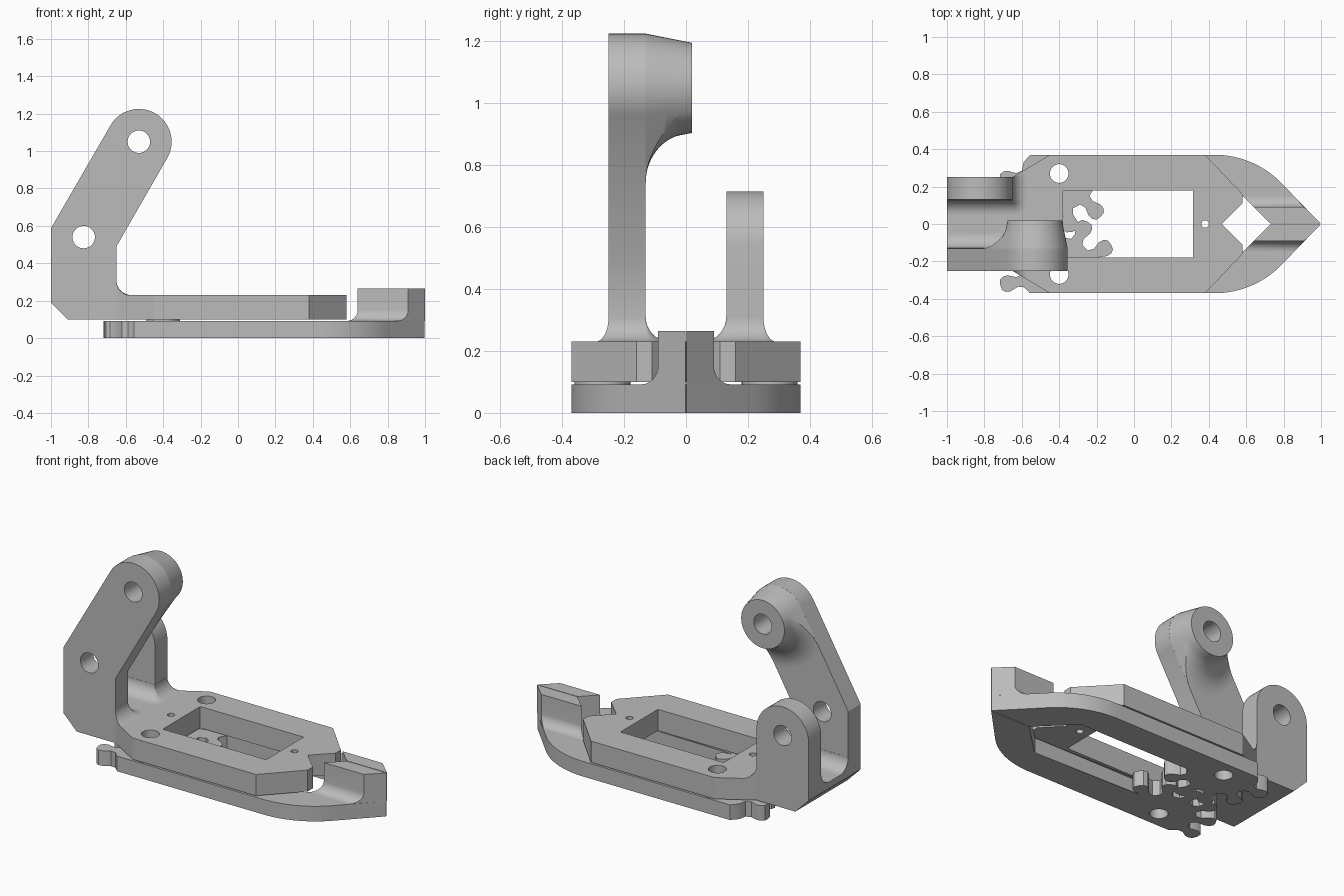
import bpy, bmesh, math
from math import sin, cos, radians, pi

if "Cube" in bpy.data.objects:
    bpy.data.objects.remove(bpy.data.objects["Cube"])

grey = bpy.data.materials.new("plain grey")
grey.diffuse_color = (0.5, 0.5, 0.5, 1)
grey.use_nodes = True
grey.node_tree.nodes["Principled BSDF"].inputs["Base Color"].default_value = grey.diffuse_color


def loft(name, rings):
    """Solid skinned through rings of 3D points, capped at both ends."""
    bm = bmesh.new()
    vs = [[bm.verts.new(p) for p in r] for r in rings]
    n = len(rings[0])
    for a, b in zip(vs, vs[1:]):
        for i in range(n):
            j = (i + 1) % n
            bm.faces.new((a[i], a[j], b[j], b[i]))
    bm.faces.new(vs[0])
    bm.faces.new(vs[-1])
    bmesh.ops.recalc_face_normals(bm, faces=bm.faces)
    me = bpy.data.meshes.new(name)
    bm.to_mesh(me)
    bm.free()
    ob = bpy.data.objects.new(name, me)
    bpy.context.collection.objects.link(ob)
    me.materials.append(grey)
    return ob


def prism_z(name, pts, lo, hi):
    return loft(name, [[(x, y, z) for x, y in pts] for z in (lo, hi)])


def prism_y(name, pts, lo, hi):
    return loft(name, [[(x, y, z) for x, z in pts] for y in (lo, hi)])


def arc(cx, cy, r, a0, a1, n=16):
    return [(cx + r * cos(radians(a0 + (a1 - a0) * i / n)),
             cy + r * sin(radians(a0 + (a1 - a0) * i / n))) for i in range(n + 1)]


def circle(cx, cy, r, n=40):
    return arc(cx, cy, r, 0, 360, n)[:-1]


def cut(ob, cutter):
    m = ob.modifiers.new("cut", 'BOOLEAN')
    m.operation, m.solver, m.object = 'DIFFERENCE', 'EXACT', cutter
    bpy.context.view_layer.objects.active = ob
    bpy.ops.object.modifier_apply(modifier=m.name)
    bpy.data.objects.remove(cutter)


PIVOT = (-0.40, 0.27)
TOP, LOW = (-0.53, 1.05), (-0.825, 0.54)      # bolt holes of the arms (x, z)

# Base plate with window, notch and holes
half = [(-0.65, 0.25), (-0.45, 0.37), (0.38, 0.37), (0.58, 0.16), (0.58, 0.11)]
plate = prism_z("base_plate", half + [(0.47, 0)] + [(x, -y) for x, y in half[::-1]], 0.10, 0.23)
cut(plate, prism_z("cutter", [(-0.38, -0.18), (0.315, -0.18), (0.315, 0.18), (-0.38, 0.18)], 0, 0.4))
for x, y, r in ((0.38, 0, 0.02), (-0.45, 0, 0.02), (PIVOT[0], PIVOT[1], 0.05), (PIVOT[0], -PIVOT[1], 0.05)):
    cut(plate, prism_z("cutter", circle(x, y, r), 0, 0.4))

# Rear block with chamfered underside
prism_y("rear_block", [(-1, 0.19), (-1, 0.23), (-0.65, 0.23), (-0.65, 0.10), (-0.91, 0.10)], -0.25, 0.25)

# Fillets that flare from the arms into the plate
for side, s in (("front", -1), ("back", 1)):
    rings = []
    for i in range(11):
        a = pi / 2 * i / 10
        d = max(0.08 * (1 - sin(a)), 0.001)
        pts = [(-1, 0.25)] + [(-0.65, 0.25)] + arc(-0.65, 0.25, d, 31, 0, 6)
        pts += arc(-0.65, 0.13, d, 0, -90, 10) + [(-1, 0.13 - d)]
        rings.append([(x, s * y, 0.31 - 0.08 * cos(a)) for x, y in pts])
    loft(side + "_arm_fillet", rings)

# Long front arm and short back arm
long_arm = prism_y("front_arm", [(-0.65, 0.31), (-0.65, 0.49)] + arc(*TOP, 0.175, -30, 150, 32)
                   + [(-1, 0.587), (-1, 0.31)], -0.25, -0.13)
short_arm = prism_y("back_arm", [(-0.65, 0.31)] + arc(*LOW, 0.175, 0, 180, 32) + [(-1, 0.31)], 0.13, 0.25)

# Tapered boss on the long arm, blended down along the arm
rings = []
for i in range(17):
    a = pi / 2 * i / 16
    y = 0.02 - 0.15 * cos(a)
    rc = 0.175 - 0.03 * (y + 0.13) / 0.15
    rho = max(0.306 - 0.16 * sin(a), rc + 0.0005)
    uv = [(rc * cos(pi * k / 24), -rc * sin(pi * k / 24)) for k in range(25)]
    for k in range(25):
        u = -rc * cos(pi * k / 24)
        uv.append((u, math.sqrt(rho * rho - u * u)))
    # u runs across the arm, v runs down along it
    rings.append([(TOP[0] + 0.866 * u - 0.5 * v, y, TOP[1] - 0.5 * u - 0.866 * v) for u, v in uv])
boss = loft("arm_boss", rings)
for ob, c in ((long_arm, TOP), (boss, TOP), (long_arm, LOW), (short_arm, LOW)):
    cut(ob, prism_y("cutter", circle(*c, 0.06), -0.5, 0.5))


def gear_tooth(c):
    prof = [(-10, .2), (-6.5, .23), (-9, .275), (-8, .3), (-5, .317), (0, .32),
            (5, .317), (8, .3), (9, .275), (6.5, .23), (10, .2)]
    return [(PIVOT[0] + r * cos(radians(c - a)), PIVOT[1] + r * sin(radians(c - a))) for a, r in prof]


# Two geared jaws under the plate, mirrored, with half a tooth phase shift
for side, s, first, count in (("back", 1, 46, 5), ("front", -1, 30, 6)):
    pts = [(-0.555, 0.37)] + arc(0.43, -0.13, 0.5, 90, 45, 20)
    pts += [(0.998, 0.002), (0.73, 0.002), (0.585, 0.145), (0.53, 0.195), (-0.21, 0.195)]
    for k in range(count):
        pts += gear_tooth(-first - 32 * k)
    if s > 0:
        pts.append((-0.59, 0.33))
    jaw = prism_z(side + "_jaw", [(x, s * y) for x, y in pts], 0, 0.092)
    washer = prism_z(side + "_pivot_spacer", circle(PIVOT[0], s * PIVOT[1], 0.09), 0.092, 0.10)
    for ob in (jaw, washer):
        cut(ob, prism_z("cutter", circle(PIVOT[0], s * PIVOT[1], 0.05), -0.1, 0.3))
    # Raised gripping tip with a flared foot
    rings = []
    for i in range(10):
        a = pi / 2 * min(i, 8) / 8
        w = 0.145 - 0.055 * sin(a)
        z = 0.265 if i == 9 else 0.152 - 0.06 * cos(a)
        rings.append([(0.73, s * 0.002, z), (0.73 - w, s * w, z), (1 - w, s * w, z), (1, s * 0.002, z)])
    loft(side + "_jaw_tip", rings)

# Smooth shading with sharp edges kept
bpy.ops.object.select_all(action='SELECT')
bpy.context.view_layer.objects.active = plate
bpy.ops.object.shade_smooth_by_angle(angle=radians(30))
